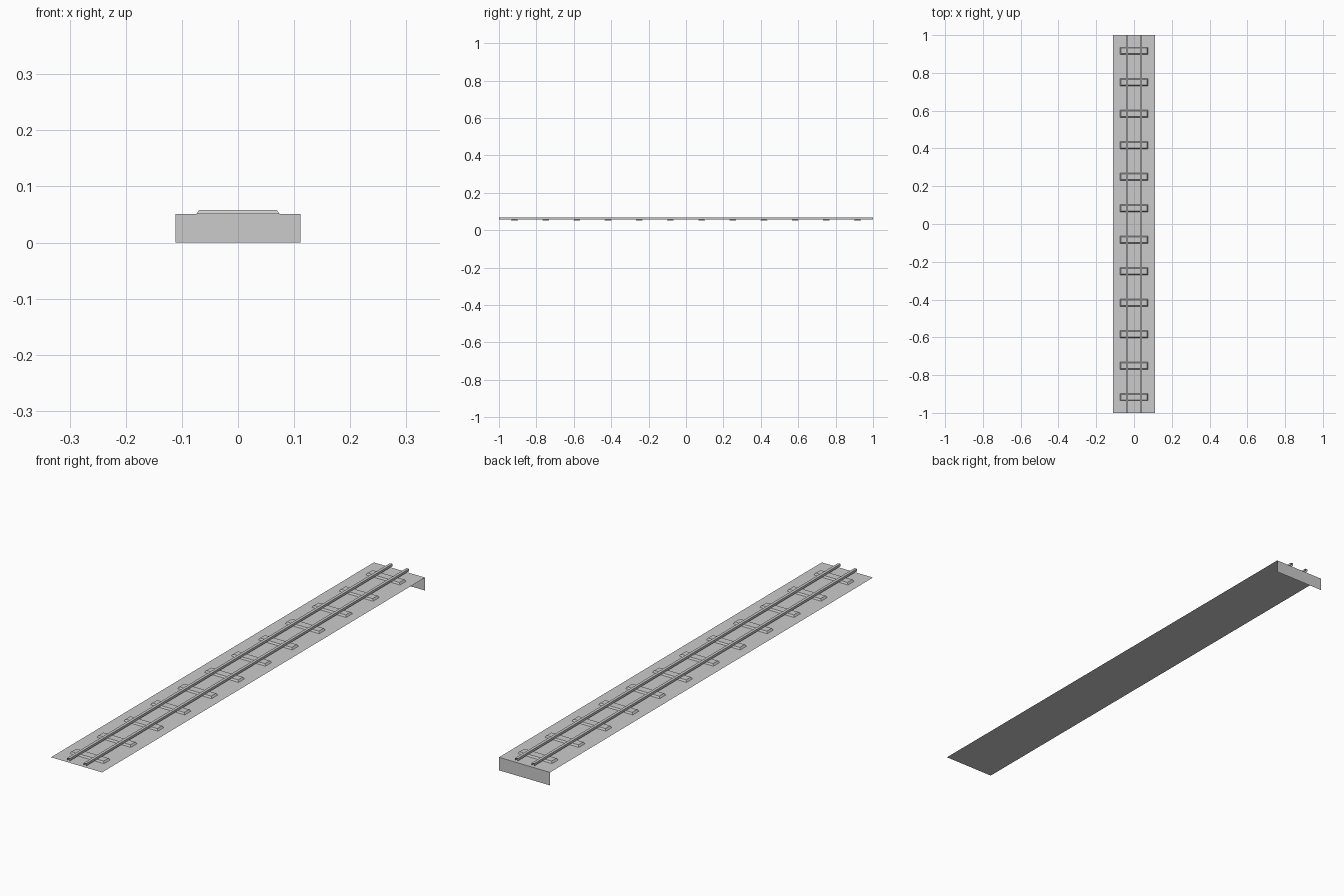
import bpy, math

if "Cube" in bpy.data.objects:
    bpy.data.objects.remove(bpy.data.objects["Cube"])

W, TOP = 0.111, 0.051      # bed half width, bed height


def make(name, verts, faces, smooth=False):
    me = bpy.data.meshes.new(name)
    me.from_pydata(verts, [], faces)
    me.update()
    ob = bpy.data.objects.new(name, me)
    bpy.context.collection.objects.link(ob)
    if smooth:
        for p in me.polygons:
            p.use_smooth = True
    return ob


def sheet(name, profile, axis_pts):
    """Open profile of (x, z) points swept between two y positions."""
    n = len(profile)
    verts = [(x, y, z) for y in axis_pts for x, z in profile]
    faces = [(i, i + 1, n + i + 1, n + i) for i in range(n - 1)]
    return make(name, verts, faces)


# Track bed: thin surface with a folded-down panel at the back end
make("track_bed",
     [(-W, -1, TOP), (W, -1, TOP), (W, 1, TOP), (-W, 1, TOP),
      (W, 1, 0), (-W, 1, 0)],
     [(0, 1, 2, 3), (3, 2, 4, 5)])

# Sleepers: low tapered blocks, open underneath
HX, HY, TX, TY, SZ = 0.074, 0.019, 0.069, 0.015, 0.058
for i in range(12):
    y = -1 + (i + 0.5) / 6
    verts = []
    for hx, hy, z in ((HX, HY, TOP), (TX, TY, SZ)):
        verts += [(sx * hx, y + sy * hy, z)
                  for sx, sy in ((-1, -1), (1, -1), (1, 1), (-1, 1))]
    faces = [(k, (k + 1) % 4, (k + 1) % 4 + 4, k + 4) for k in range(4)]
    make(f"sleeper_{i + 1}", verts, faces + [(4, 5, 6, 7)])

# Rails: open-ended channels lying on the sleepers
for side, cx in (("left", -0.036), ("right", 0.036)):
    h = 0.0055
    sheet(f"rail_{side}",
          [(cx - h, 0.0575), (cx - h, 0.0665), (cx + h, 0.0665), (cx + h, 0.0575)],
          (1, -1))
    # sweep runs back to front so the faces point outwards
for ob in bpy.data.objects:
    if ob.name.startswith("rail"):
        if ob.data.polygons[1].normal.z < 0:
            ob.data.flip_normals()
